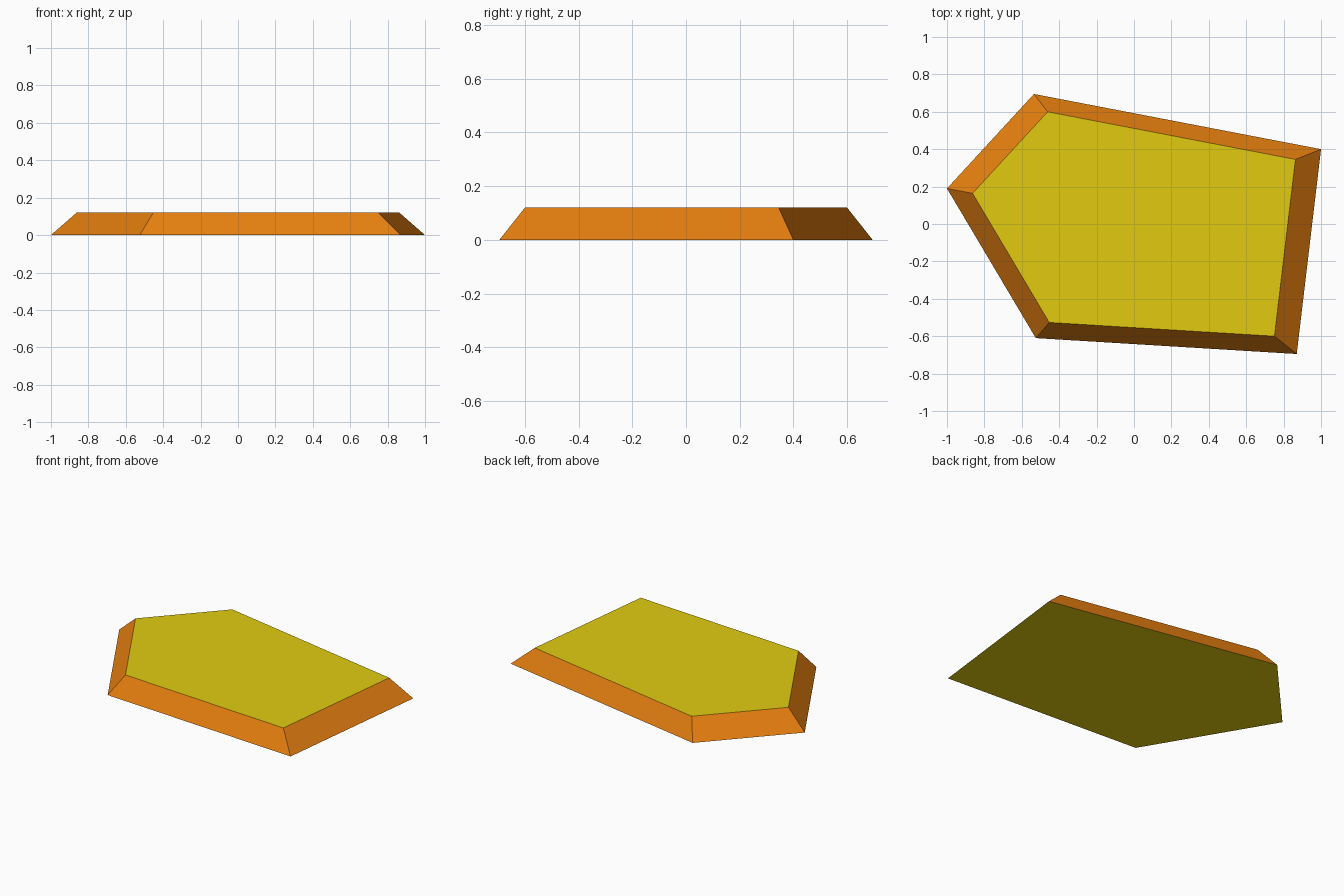
import bpy
import bmesh

cube = bpy.data.objects.get("Cube")
if cube:
    bpy.data.objects.remove(cube, do_unlink=True)


def make_material(name, rgb):
    mat = bpy.data.materials.new(name)
    mat.use_nodes = True
    color = (*rgb, 1.0)
    mat.diffuse_color = color
    mat.node_tree.nodes["Principled BSDF"].inputs["Base Color"].default_value = color
    return mat


yellow = make_material("yellow", (0.76, 0.60, 0.005))
orange = make_material("orange", (0.78, 0.21, 0.005))

# Five-sided footprint, counter-clockwise from above
OUTLINE = [(-1.0, 0.19), (-0.525, -0.61), (0.87, -0.695), (1.0, 0.40), (-0.535, 0.695)]
HEIGHT = 0.12
TOP_SCALE = 0.863

# Slab: extrude the footprint upward and taper it toward the centre
bm = bmesh.new()
base = bm.faces.new([bm.verts.new((x, y, 0)) for x, y in OUTLINE])
result = bmesh.ops.extrude_face_region(bm, geom=[base], use_keep_orig=True)
for v in result["geom"]:
    if isinstance(v, bmesh.types.BMVert):
        v.co.x *= TOP_SCALE
        v.co.y *= TOP_SCALE
        v.co.z = HEIGHT
bmesh.ops.recalc_face_normals(bm, faces=bm.faces)

# Flat faces yellow, sloped rim orange
for face in bm.faces:
    face.material_index = 0 if abs(face.normal.z) > 0.95 else 1

mesh = bpy.data.meshes.new("bevelled_slab")
bm.to_mesh(mesh)
bm.free()
mesh.materials.append(yellow)
mesh.materials.append(orange)
slab = bpy.data.objects.new("bevelled_slab", mesh)
bpy.context.collection.objects.link(slab)
